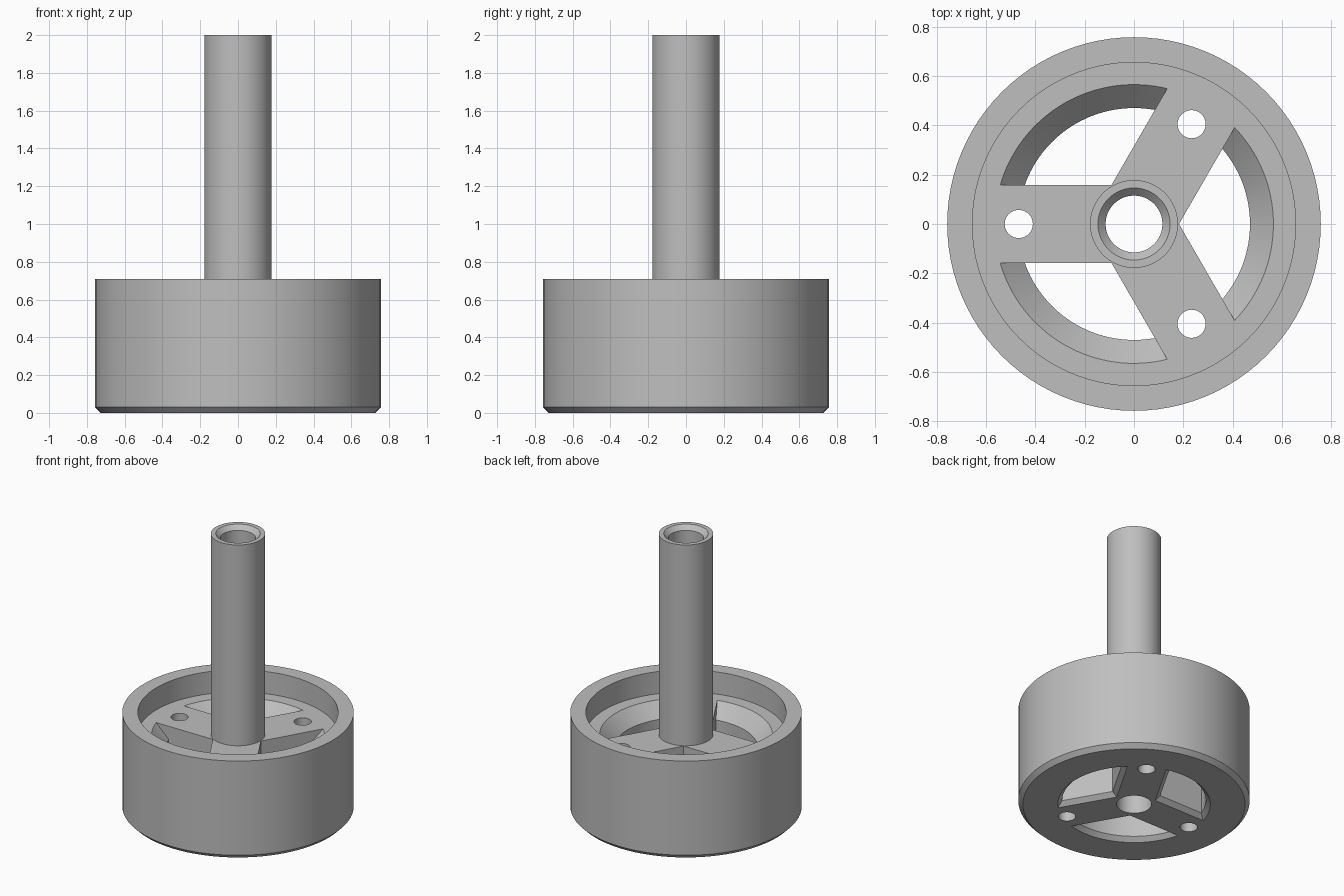
import bpy, bmesh
from math import sin, cos, asin, pi, radians

if "Cube" in bpy.data.objects:
    bpy.data.objects.remove(bpy.data.objects["Cube"], do_unlink=True)

SEG = 96
SPOKE = 0.158     # spoke half width
FLOOR = 0.55      # height of the recessed face

grey = bpy.data.materials.new("light grey metal")
grey.use_nodes = True
colour = (0.52, 0.52, 0.52, 1)
grey.diffuse_color = colour
grey.node_tree.nodes["Principled BSDF"].inputs["Base Color"].default_value = colour


def make_object(name, bm):
    bmesh.ops.recalc_face_normals(bm, faces=bm.faces)
    mesh = bpy.data.meshes.new(name)
    bm.to_mesh(mesh)
    bm.free()
    mesh.materials.append(grey)
    obj = bpy.data.objects.new(name, mesh)
    bpy.context.collection.objects.link(obj)
    return obj


def bridge(bm, a, b):
    for i in range(len(a)):
        j = (i + 1) % len(a)
        bm.faces.new((a[i], a[j], b[j], b[i]))


def lathe(name, profile):
    """Revolve a closed (radius, z) profile around the z axis."""
    bm = bmesh.new()
    rings = [[bm.verts.new((r * cos(2 * pi * k / SEG), r * sin(2 * pi * k / SEG), z))
              for k in range(SEG)] for r, z in profile]
    for i, ring in enumerate(rings):
        bridge(bm, ring, rings[(i + 1) % len(rings)])
    return make_object(name, bm)


def loft(name, layers):
    """Join matching outlines, each (points, z), and cap both ends."""
    bm = bmesh.new()
    loops = [[bm.verts.new((x, y, z)) for x, y in pts] for pts, z in layers]
    for a, b in zip(loops, loops[1:]):
        bridge(bm, a, b)
    bm.faces.new(loops[0])
    bm.faces.new(loops[-1])
    return make_object(name, bm)


def window(radius, half_width, turn):
    """Sector outline between two neighbouring spokes."""
    tip = half_width / sin(pi / 3)
    limit = pi / 3 - asin(half_width / radius)
    steps = 32
    pts = [(tip * cos(turn), tip * sin(turn))]
    for k in range(steps + 1):
        a = turn - limit + 2 * limit * k / steps
        pts.append((radius * cos(a), radius * sin(a)))
    return pts


def circle(radius, cx, cy, n=40):
    return [(cx + radius * cos(2 * pi * k / n), cy + radius * sin(2 * pi * k / n))
            for k in range(n)]


# Drum, recessed floor and hollow shaft as one turned piece
body = lathe("drum_and_shaft", [
    (0.115, 0), (0.727, 0), (0.757, 0.03), (0.757, 0.71), (0.655, 0.71),
    (0.655, FLOOR), (0.178, FLOOR), (0.178, 2), (0.146, 2), (0.115, 1.969)])

# Cutters: three windows, bevelled above and below, and three bolt holes
cutters = []
for i in range(3):
    turn = radians(120 * i)
    over = 0.02
    layers = [(-over, 0.50 + over, SPOKE - 0.03 - over), (0.03, 0.47, SPOKE),
              (FLOOR - 0.095, 0.47, SPOKE), (FLOOR + over, 0.565 + over, SPOKE)]
    cutters.append(loft("window_cutter", [(window(r, w, turn), z) for z, r, w in layers]))
    a = turn + pi / 3
    hole = circle(0.057, 0.467 * cos(a), 0.467 * sin(a))
    cutters.append(loft("bolt_hole_cutter", [(hole, -0.1), (hole, FLOOR + 0.1)]))

bpy.ops.object.select_all(action='DESELECT')
bpy.context.view_layer.objects.active = body
body.select_set(True)
for cutter in cutters:
    cutter.hide_render = True
    mod = body.modifiers.new("cut", 'BOOLEAN')
    mod.operation = 'DIFFERENCE'
    mod.solver = 'EXACT'
    mod.object = cutter
    bpy.ops.object.modifier_apply(modifier=mod.name)
for cutter in cutters:
    bpy.data.objects.remove(cutter, do_unlink=True)

bpy.ops.object.shade_smooth_by_angle(angle=radians(30))
